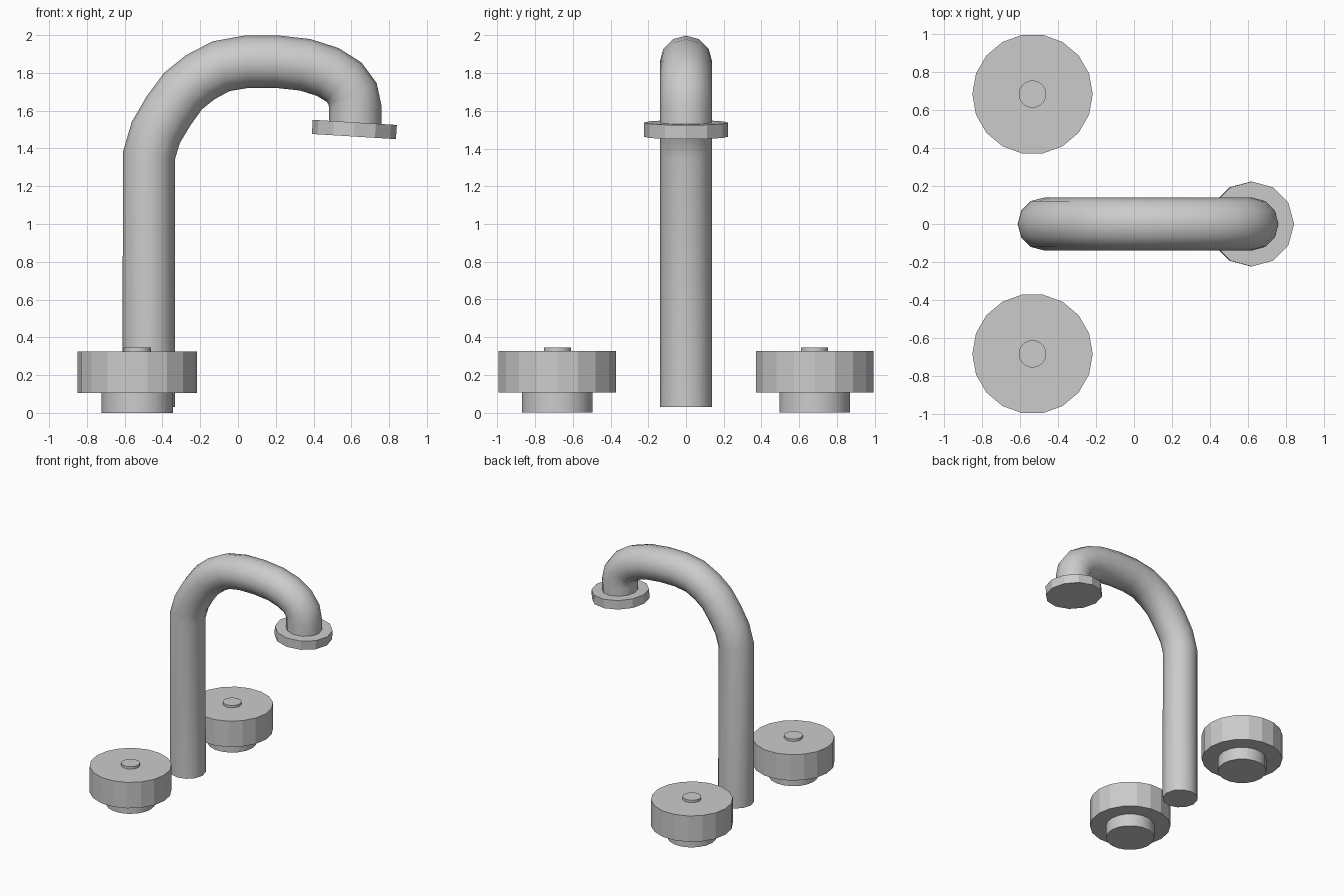
import bpy, bmesh, math
from mathutils import Vector

if "Cube" in bpy.data.objects:
    bpy.data.objects.remove(bpy.data.objects["Cube"])


def smooth(obj, angle=40):
    bpy.ops.object.select_all(action='DESELECT')
    obj.select_set(True)
    bpy.context.view_layer.objects.active = obj
    bpy.ops.object.shade_smooth_by_angle(angle=math.radians(angle))


def disc(name, x, y, z0, z1, radius, sides, tilt=0.0):
    # cylinder with its first corner pointing along +x
    bpy.ops.mesh.primitive_cylinder_add(
        vertices=sides, radius=radius, depth=z1 - z0,
        location=(x, y, (z0 + z1) / 2))
    obj = bpy.context.object
    obj.name = name
    for v in obj.data.vertices:
        v.co.x, v.co.y = v.co.y, -v.co.x
    obj.rotation_euler.y = tilt
    return obj


def tube(name, path, radius, sides):
    # sweep a ring along a path in the xz plane with mitred joints
    pts = [Vector((x, 0, z)) for x, z in path]
    bm = bmesh.new()
    rings = []
    for i, p in enumerate(pts):
        a = (p - pts[i - 1]).normalized() if i else Vector((0, 0, 1))
        b = (pts[i + 1] - p).normalized() if i < len(pts) - 1 else a
        t = (a + b).normalized()
        n = Vector((t.z, 0, -t.x))
        ring = []
        for k in range(sides):
            ang = 2 * math.pi * k / sides
            offset = n * math.cos(ang) + Vector((0, 1, 0)) * math.sin(ang)
            ring.append(bm.verts.new(p + offset * radius))
        rings.append(ring)
    for r0, r1 in zip(rings, rings[1:]):
        for k in range(sides):
            j = (k + 1) % sides
            bm.faces.new((r0[k], r0[j], r1[j], r1[k]))
    bm.faces.new(rings[0][::-1])
    bm.faces.new(rings[-1])
    bmesh.ops.recalc_face_normals(bm, faces=bm.faces)
    mesh = bpy.data.meshes.new(name)
    bm.to_mesh(mesh)
    bm.free()
    obj = bpy.data.objects.new(name, mesh)
    bpy.context.collection.objects.link(obj)
    return obj


# Curved spout pipe
path = [(-0.472, 0.03), (-0.472, 1.36), (-0.435, 1.485), (-0.367, 1.6),
        (-0.29, 1.705), (-0.2, 1.777), (-0.09, 1.835), (0.045, 1.859),
        (0.2, 1.86), (0.355, 1.843), (0.475, 1.805), (0.56, 1.752),
        (0.607, 1.69), (0.62, 1.62), (0.62, 1.5)]
smooth(tube("spout_pipe", path, 0.139, 12))

# Slightly tilted outlet collar
disc("outlet_collar", 0.616, 0, 1.463, 1.538, 0.223, 12, math.radians(3.5))

# Two tap handles: foot, faceted knob, top button
for side, y in (("front", -0.682), ("back", 0.682)):
    smooth(disc(side + "_handle_foot", -0.533, y, 0.0, 0.12, 0.19, 18))
    disc(side + "_handle_knob", -0.533, y, 0.106, 0.326, 0.316, 18)
    smooth(disc(side + "_handle_button", -0.533, y, 0.31, 0.346, 0.072, 18))
